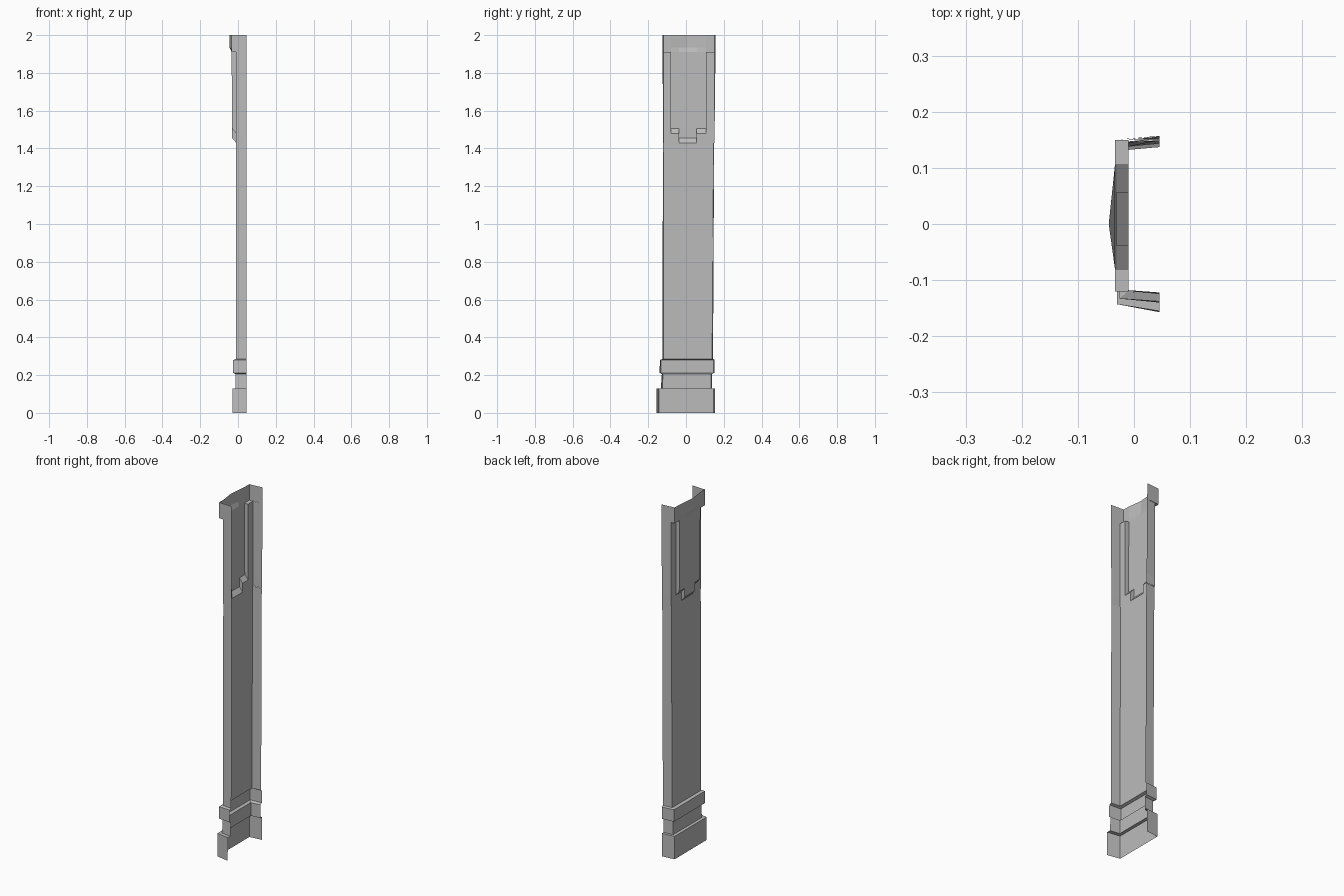
import bpy
import bmesh

cube = bpy.data.objects.get("Cube")
if cube:
    bpy.data.objects.remove(cube, do_unlink=True)

# One plain grey for the whole shell
grey = bpy.data.materials.new("stone_grey")
grey.use_nodes = True
grey.diffuse_color = (0.5, 0.5, 0.5, 1)
grey.node_tree.nodes["Principled BSDF"].inputs["Base Color"].default_value = (0.5, 0.5, 0.5, 1)

OPEN_X = 0.045      # rear edge of the side flanges
PANEL_X = -0.01     # face of the shaft


def build(name, quads):
    """Make a flat-shaded open shell from quads, facing outward (-x)."""
    bm = bmesh.new()
    for quad in quads:
        bm.faces.new([bm.verts.new(p) for p in quad])
    bmesh.ops.remove_doubles(bm, verts=bm.verts, dist=0.0001)
    bmesh.ops.recalc_face_normals(bm, faces=bm.faces)
    if sum(f.normal.x * f.calc_area() for f in bm.faces) > 0:
        bmesh.ops.reverse_faces(bm, faces=bm.faces)
    mesh = bpy.data.meshes.new(name)
    bm.to_mesh(mesh)
    bm.free()
    mesh.materials.append(grey)
    obj = bpy.data.objects.new(name, mesh)
    bpy.context.collection.objects.link(obj)
    return obj


def channel(name, rows):
    """Loft U-shaped sections: z, face x, face y ends, flange y ends."""
    rings = [[(OPEN_X, f0, z), (x, y0, z), (x, y1, z), (OPEN_X, f1, z)]
             for z, x, y0, y1, f0, f1 in rows]
    build(name, [(a[i], a[i + 1], b[i + 1], b[i])
                 for a, b in zip(rings, rings[1:]) for i in range(3)])


# Plinth, neck, band and plain shaft
channel("base_plinth", [
    (0, -0.03, -0.143, 0.145, -0.157, 0.153),
    (0.13, -0.03, -0.143, 0.145, -0.155, 0.153),
    (0.13, -0.012, -0.125, 0.132, -0.133, 0.137),
])
channel("base_neck", [
    (0.13, -0.012, -0.125, 0.132, -0.133, 0.137),
    (0.205, -0.012, -0.122, 0.132, -0.128, 0.137),
])
channel("base_band", [
    (0.205, -0.012, -0.122, 0.132, -0.128, 0.137),
    (0.212, -0.026, -0.133, 0.145, -0.14, 0.15),
    (0.28, -0.026, -0.133, 0.145, -0.138, 0.152),
    (0.285, PANEL_X, -0.119, 0.138, -0.125, 0.143),
])
channel("shaft", [
    (0.285, PANEL_X, -0.119, 0.138, -0.125, 0.143),
    (1.43, PANEL_X, -0.118, 0.146, -0.122, 0.149),
])

# Upper shaft with raised stepped plate and full-width cap
ys = [-0.12, -0.08, -0.038, 0, 0.056, 0.105, 0.15]
zs = [1.43, 1.48, 1.91, 1.935, 2.0]
CAP = 2             # first row of the cap


def raised(col, row):
    if not (0 <= col < len(ys) - 1 and row >= 0):
        return False
    if row >= CAP:
        return True
    return 2 <= col <= 3 if row == 0 else 1 <= col <= 4


def low(c, r):
    return (PANEL_X, ys[c], zs[r])


def high(c, r):
    bevel = 0.025 if r < CAP else 0
    bulge = 0
    if r > CAP:
        y = ys[c]
        bulge = 0.011 * max(0, 1 - (y / 0.105 if y > 0 else y / -0.08))
    return (-0.034 if r >= CAP else -0.031) - bulge, ys[c], zs[r] + bevel


quads = []
for r in range(len(zs) - 1):
    for c in range(len(ys) - 1):
        p = high if raised(c, r) else low
        quads.append((p(c, r), p(c + 1, r), p(c + 1, r + 1), p(c, r + 1)))
        # ledge under a raised cell
        if raised(c, r) and not raised(c, r - 1):
            quads.append((low(c, r), low(c + 1, r), high(c + 1, r), high(c, r)))
    # side walls of the plate
    for c in range(1, len(ys) - 1):
        if raised(c, r) != raised(c - 1, r):
            quads.append((low(c, r), high(c, r), high(c, r + 1), low(c, r + 1)))
    # flanges on both sides
    for c, near, far in ((0, -0.122, -0.124), (len(ys) - 1, 0.151, 0.157)):
        p = high if r >= CAP else low
        y0, y1 = (near + (far - near) * (zs[k] - zs[0]) / (zs[-1] - zs[0])
                  for k in (r, r + 1))
        quads.append((p(c, r), (OPEN_X, y0, zs[r]), (OPEN_X, y1, zs[r + 1]), p(c, r + 1)))
build("upper_shaft_and_cap", quads)
